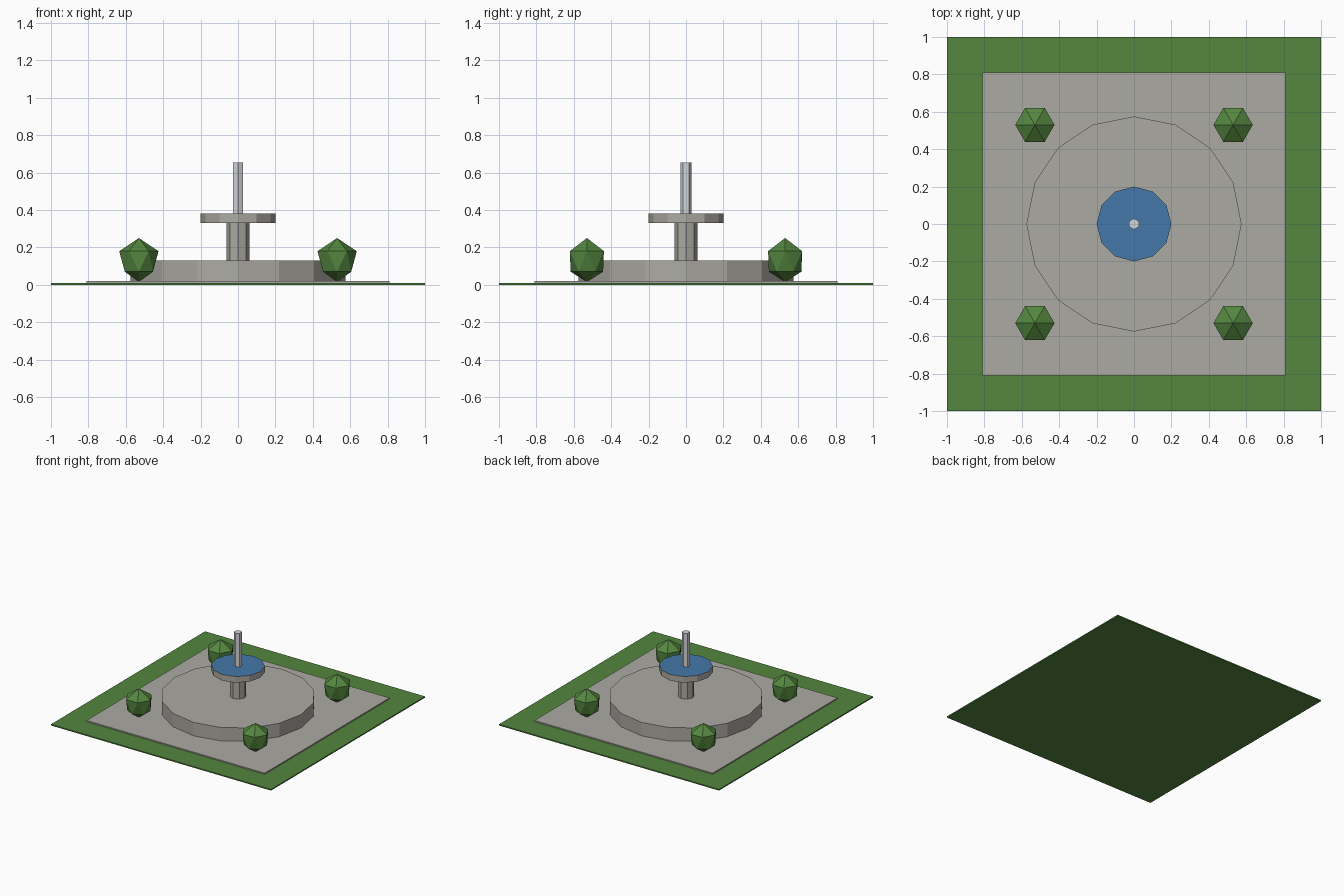
import bpy
import bmesh
from math import pi, cos, sin

cube = bpy.data.objects.get("Cube")
if cube:
    bpy.data.objects.remove(cube)


def material(name, rgb):
    m = bpy.data.materials.new(name)
    m.use_nodes = True
    color = (*rgb, 1.0)
    m.diffuse_color = color
    m.node_tree.nodes["Principled BSDF"].inputs["Base Color"].default_value = color
    return m


grass = material("grass green", (0.09, 0.24, 0.05))
leaf = material("leaf green", (0.09, 0.24, 0.05))
stone = material("warm grey stone", (0.41, 0.40, 0.36))
water = material("water blue", (0.06, 0.19, 0.40))
metal = material("light grey spout", (0.65, 0.67, 0.70))


def new_object(name, bm, mats, location=(0, 0, 0)):
    bmesh.ops.recalc_face_normals(bm, faces=bm.faces)
    mesh = bpy.data.meshes.new(name)
    bm.to_mesh(mesh)
    bm.free()
    for m in mats:
        mesh.materials.append(m)
    obj = bpy.data.objects.new(name, mesh)
    obj.location = location
    bpy.context.collection.objects.link(obj)
    return obj


def slab(name, size, z0, z1, mat):
    bm = bmesh.new()
    bmesh.ops.create_cube(bm, size=1)
    bmesh.ops.scale(bm, vec=(size, size, z1 - z0), verts=bm.verts)
    return new_object(name, bm, [mat], (0, 0, (z0 + z1) / 2))


def ring(bm, sides, radius, z, turn):
    return [bm.verts.new((radius * cos(turn + 2 * pi * i / sides),
                          radius * sin(turn + 2 * pi * i / sides), z))
            for i in range(sides)]


def prism(name, sides, radius, z0, z1, mats, turn=0):
    # The last material goes on the top face
    bm = bmesh.new()
    low = ring(bm, sides, radius, z0, turn)
    high = ring(bm, sides, radius, z1, turn)
    bm.faces.new(low)
    bm.faces.new(high).material_index = len(mats) - 1
    for i in range(sides):
        j = (i + 1) % sides
        bm.faces.new((low[i], low[j], high[j], high[i]))
    return new_object(name, bm, mats)


def bush(name, x, y):
    # Two staggered hexagons closed by a tip at each end
    bm = bmesh.new()
    n = 6
    low = ring(bm, n, 0.087, 0.07, pi / n)
    high = ring(bm, n, 0.105, 0.18, 0)
    bottom = bm.verts.new((0, 0, 0.015))
    top = bm.verts.new((0, 0, 0.25))
    for i in range(n):
        j = (i + 1) % n
        bm.faces.new((top, high[i], high[j]))
        bm.faces.new((high[i], low[i], high[j]))
        bm.faces.new((high[j], low[i], low[j]))
        bm.faces.new((bottom, low[j], low[i]))
    return new_object(name, bm, [leaf], (x, y, 0))


# Ground
slab("lawn", 2.0, 0, 0.01, grass)
slab("paving", 1.62, 0.002, 0.02, stone)

# Fountain
prism("basin", 16, 0.575, 0.015, 0.13, [stone])
prism("column", 8, 0.062, 0.13, 0.33, [stone])
prism("upper_dish", 12, 0.2, 0.33, 0.38, [stone, water])
prism("spout", 6, 0.03, 0.38, 0.655, [metal], pi / 6)

# Corner bushes
for side, sx in (("left", 1), ("right", -1)):
    for end, sy in (("front", -1), ("back", 1)):
        bush(f"bush_{end}_{side}", sx * 0.53, sy * 0.53)
